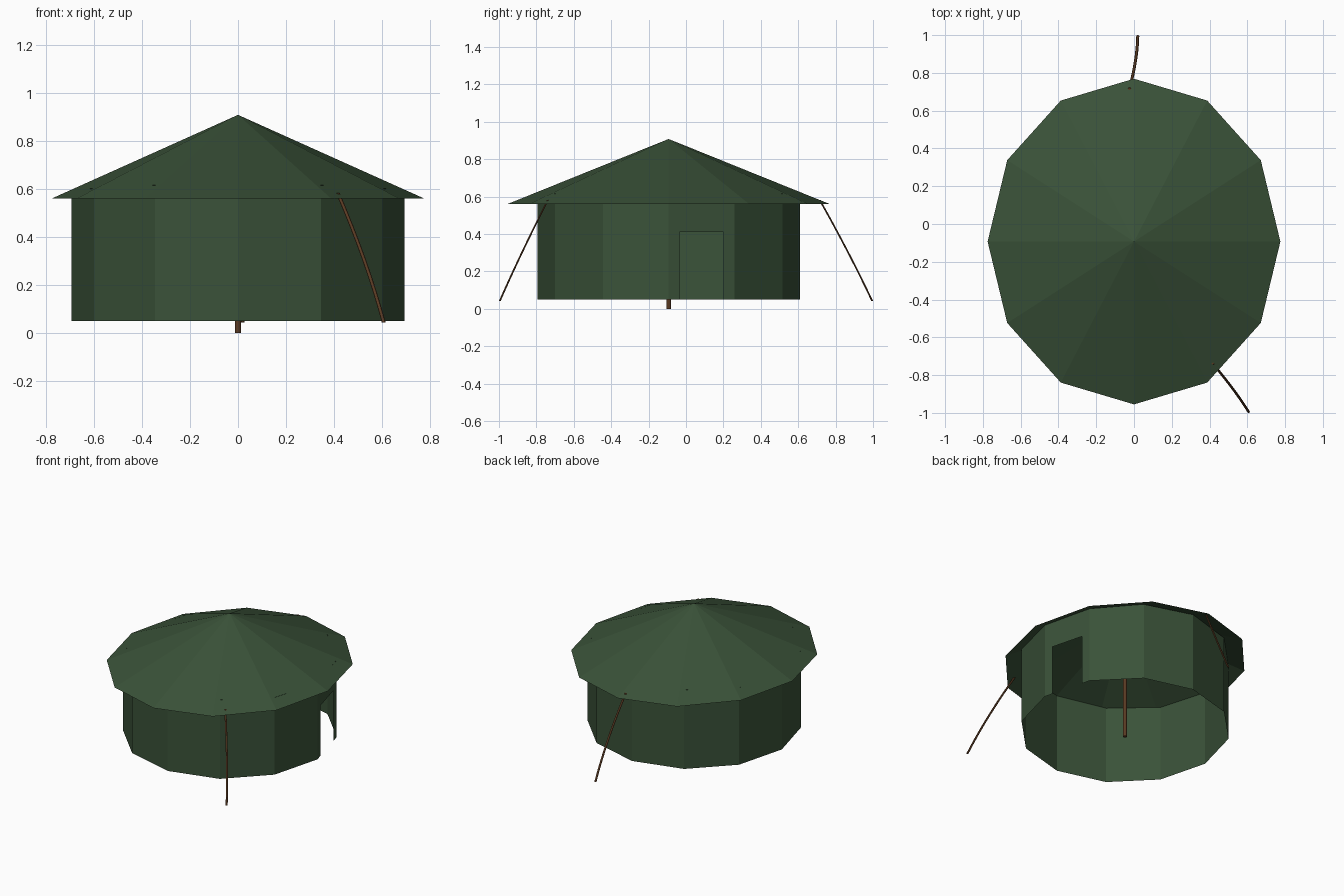
import bpy
import math
from mathutils import Vector

cube = bpy.data.objects.get("Cube")
if cube:
    bpy.data.objects.remove(cube, do_unlink=True)

SIDES = 12
CY = -0.093                          # centre of the tent along y
FLOOR, EAVE, PEAK = 0.05, 0.56, 0.908
ROOF = (0.775, 0.862)                # half sizes in x and y
WALL = (0.693, 0.702)


def material(name, color):
    m = bpy.data.materials.new(name)
    m.use_nodes = True
    m.diffuse_color = (*color, 1)
    m.node_tree.nodes["Principled BSDF"].inputs["Base Color"].default_value = (*color, 1)
    return m


canvas = material("green canvas", (0.042, 0.084, 0.040))
wood = material("brown wood", (0.105, 0.044, 0.017))


def build(name, verts, faces, mat):
    mesh = bpy.data.meshes.new(name)
    mesh.from_pydata(verts, [], faces)
    mesh.materials.append(mat)
    mesh.update()
    obj = bpy.data.objects.new(name, mesh)
    bpy.context.collection.objects.link(obj)
    return obj


def ring(radii, center, n):
    """Horizontal elliptical ring of n points."""
    return [Vector((center[0] + radii[0] * math.cos(math.tau * i / n),
                    center[1] + radii[1] * math.sin(math.tau * i / n),
                    center[2])) for i in range(n)]


# Roof: open faceted cone
rim = ring(ROOF, (0, CY, EAVE), SIDES)
build("roof", rim + [Vector((0, CY, PEAK))],
      [(i, (i + 1) % SIDES, SIDES) for i in range(SIDES)], canvas)

# Walls: one sheet reaching up to the roof, with a doorway cut in one panel
base = ring(WALL, (0, CY, FLOOR), SIDES)
top = []
for p in base:
    reach = math.hypot(p.x / ROOF[0], (p.y - CY) / ROOF[1])
    top.append(Vector((p.x, p.y, EAVE + (PEAK - EAVE) * (1 - reach) - 0.002)))
faces = [(i, (i + 1) % SIDES, (i + 1) % SIDES + SIDES, i + SIDES)
         for i in range(1, SIDES)]
a, b = base[0].lerp(base[1], 1 / 6), base[0].lerp(base[1], 5 / 6)
lift = Vector((0, 0, 0.36))
k = 2 * SIDES
faces.append((0, k, k + 2, k + 3, k + 1, 1, SIDES + 1, SIDES))
build("walls", base + top + [a, b, a + lift, b + lift], faces, canvas)


def sweep(name, path, radii, n):
    """Capped tube made of horizontal rings along a path."""
    verts = [v for p in path for v in ring(radii, p, n)]
    faces = [(s * n + i, s * n + (i + 1) % n, (s + 1) * n + (i + 1) % n, (s + 1) * n + i)
             for s in range(len(path) - 1) for i in range(n)]
    faces += [tuple(reversed(range(n))), tuple(range(len(verts) - n, len(verts)))]
    return build(name, verts, faces, wood)


# Centre pole
sweep("center_pole", [(0, CY, 0), (0, CY, PEAK - 0.015)], (0.0125, 0.0125), 12)


# Guy lines: gently bowed from ground to roof
def guy_line(name, foot, mid, head):
    foot, mid, head = Vector(foot), Vector(mid), Vector(head)
    bend = 2 * mid - (foot + head) / 2
    path = []
    for s in range(9):
        t = s / 8
        path.append(foot * (1 - t) ** 2 + bend * 2 * t * (1 - t) + head * t ** 2)
    sweep(name, path, (0.008, 0.005), 8)


guy_line("front_guy_line", (0.607, -0.995, 0.043), (0.525, -0.875, 0.305), (0.416, -0.738, 0.582))
guy_line("back_guy_line", (0.02, 0.995, 0.043), (0.008, 0.865, 0.305), (-0.024, 0.715, 0.582))
